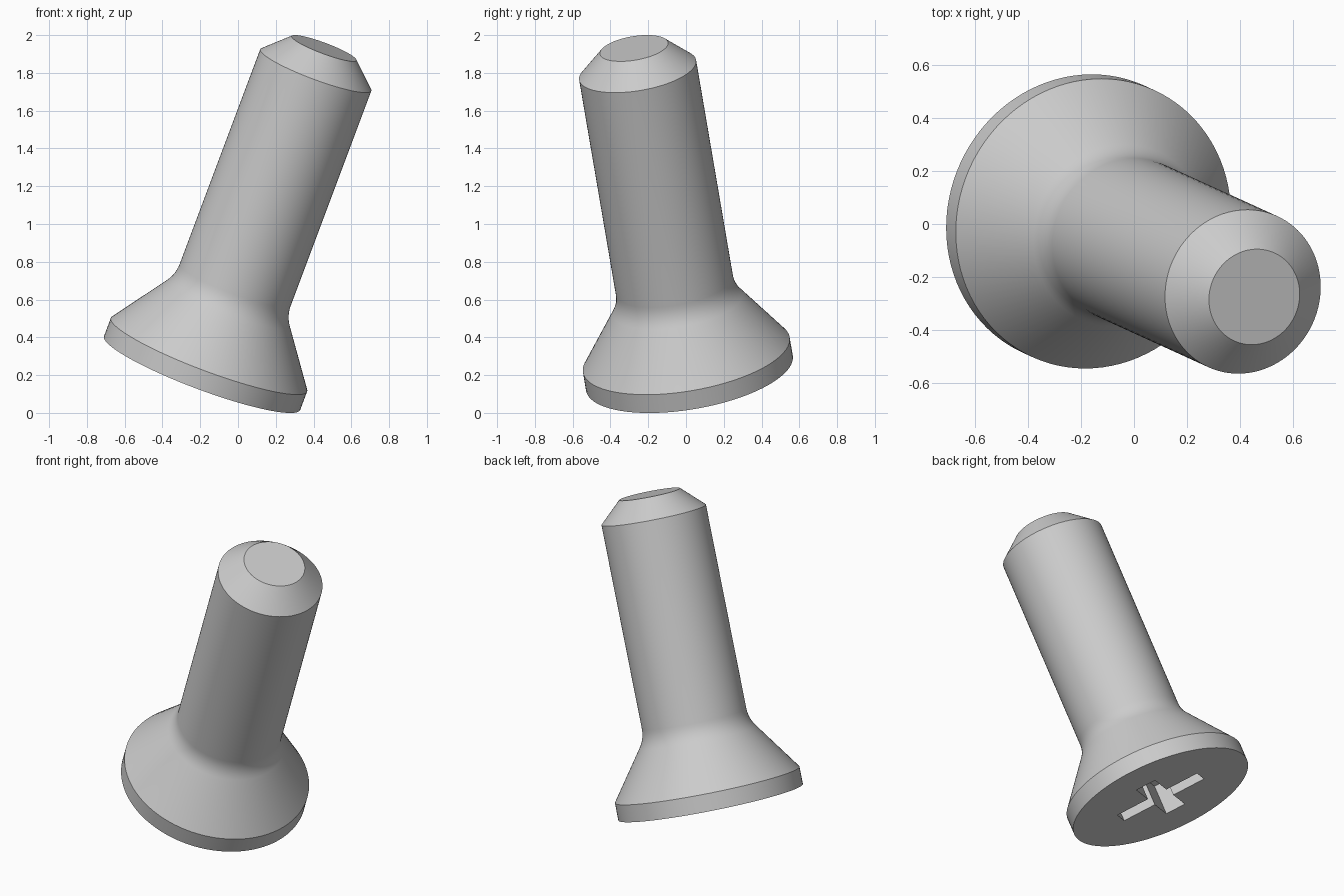
import bpy, bmesh, math
from mathutils import Vector, Matrix

cube = bpy.data.objects.get("Cube")
if cube:
    bpy.data.objects.remove(cube, do_unlink=True)

# Material
steel = bpy.data.materials.new("steel_grey")
steel.use_nodes = True
colour = (0.6, 0.6, 0.6, 1)
steel.diffuse_color = colour
steel.node_tree.nodes["Principled BSDF"].inputs["Base Color"].default_value = colour

# Leaning frame: z runs from the head to the tip, x along one recess arm
axis = Vector((0.347, -0.158, 0.925)).normalized()
arm = Vector((-0.418, 0.856, 0.306))
arm = (arm - axis * arm.dot(axis)).normalized()
frame = Matrix((arm, axis.cross(arm), axis)).transposed().to_4x4()
frame.translation = (-0.19, 0.018, 0.211)


def make_object(name, bm):
    bmesh.ops.remove_doubles(bm, verts=bm.verts, dist=1e-5)
    bmesh.ops.recalc_face_normals(bm, faces=bm.faces)
    mesh = bpy.data.meshes.new(name)
    bm.to_mesh(mesh)
    bm.free()
    mesh.materials.append(steel)
    obj = bpy.data.objects.new(name, mesh)
    obj.matrix_world = frame
    bpy.context.collection.objects.link(obj)
    return obj


def fillet(start, corner, end, steps=6):
    a, b, c = Vector(start), Vector(corner), Vector(end)
    for i in range(steps + 1):
        t = i / steps
        yield a * (1 - t) ** 2 + b * 2 * t * (1 - t) + c * t ** 2


# Countersunk head, rounded neck, shank and chamfered tip as one turned body
HEAD_R, SHANK_R, TIP_R = 0.555, 0.314, 0.183
profile = [(HEAD_R, 0), (HEAD_R, 0.105)]
profile += fillet((0.349, 0.395), (SHANK_R, 0.445), (SHANK_R, 0.505))
profile += [(SHANK_R, 1.735), (TIP_R, 1.86)]

SIDES = 96
bm = bmesh.new()
rings = [[bm.verts.new((r * math.cos(k * math.tau / SIDES),
                        r * math.sin(k * math.tau / SIDES), z))
          for k in range(SIDES)] for r, z in profile]
for low, high in zip(rings, rings[1:]):
    for k in range(SIDES):
        n = (k + 1) % SIDES
        bm.faces.new((low[k], low[n], high[n], high[k]))
bm.faces.new(rings[0])
bm.faces.new(rings[-1])
screw = make_object("screw_body", bm)

# Cross recess cut into the head, one bar per arm direction
LENGTH, WIDTH, DEPTH = 0.54, 0.125, 0.19
cutters = []
for name, size in (("recess_bar_long", (LENGTH, WIDTH)), ("recess_bar_cross", (WIDTH, LENGTH))):
    bm = bmesh.new()
    bmesh.ops.create_cube(bm, size=1, matrix=Matrix.Diagonal((*size, DEPTH * 2, 1)))
    cutter = make_object(name, bm)
    cutter.hide_render = True
    cutters.append(cutter)
    cut = screw.modifiers.new(name, "BOOLEAN")
    cut.operation = "DIFFERENCE"
    cut.solver = "EXACT"
    cut.object = cutter

# Apply the cuts and shade the turned surfaces smoothly
bpy.context.view_layer.objects.active = screw
bpy.ops.object.select_all(action="DESELECT")
screw.select_set(True)
for cutter in cutters:
    bpy.ops.object.modifier_apply(modifier=cutter.name)
    bpy.data.objects.remove(cutter, do_unlink=True)
bpy.ops.object.shade_smooth_by_angle(angle=math.radians(25))
